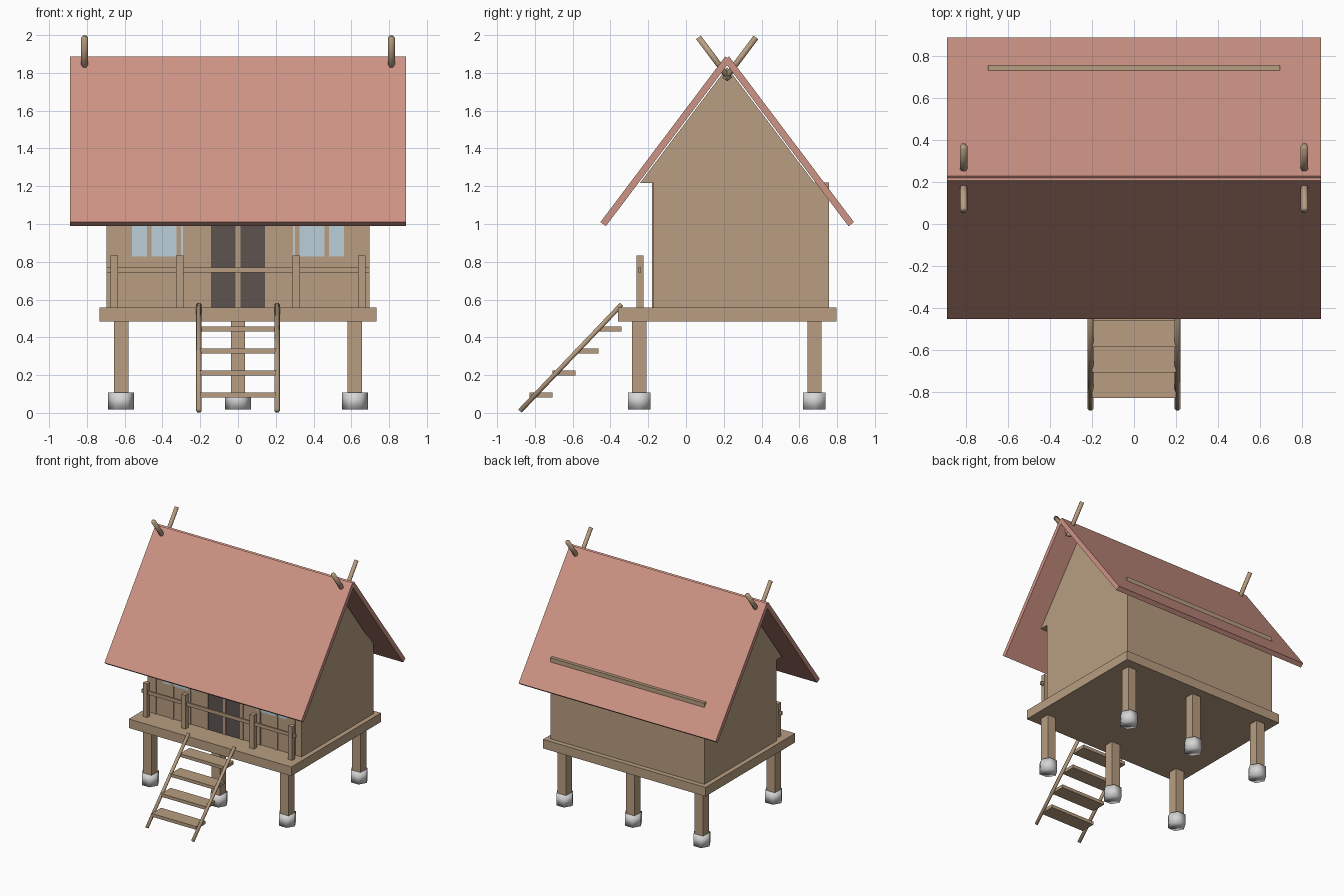
import bpy, bmesh, math
from mathutils import Vector, Matrix

if "Cube" in bpy.data.objects:
    bpy.data.objects.remove(bpy.data.objects["Cube"])


def material(name, srgb):
    m = bpy.data.materials.new(name)
    lin = [((c / 255 + 0.055) / 1.055) ** 2.4 for c in srgb]
    m.diffuse_color = (*lin, 1)
    m.use_nodes = True
    m.node_tree.nodes["Principled BSDF"].inputs["Base Color"].default_value = m.diffuse_color
    return m


WOOD = material("tan wood", (184, 158, 129))
ROOF = material("terracotta roof", (206, 147, 133))
GLASS = material("pale blue glass", (186, 207, 216))
DARK = material("dark door", (92, 83, 80))
STONE = material("pale stone", (214, 214, 214))


def finish(name, bm, mat, smooth=False):
    bmesh.ops.recalc_face_normals(bm, faces=bm.faces)
    for f in bm.faces:
        f.smooth = smooth
    me = bpy.data.meshes.new(name)
    bm.to_mesh(me)
    bm.free()
    me.materials.append(mat)
    ob = bpy.data.objects.new(name, me)
    bpy.context.collection.objects.link(ob)
    return ob


def box(name, x, y, z, mat):
    """Box from (min, max) ranges on each axis."""
    bm = bmesh.new()
    size = [r[1] - r[0] for r in (x, y, z)]
    mid = [(r[1] + r[0]) / 2 for r in (x, y, z)]
    bmesh.ops.create_cube(bm, size=1, matrix=Matrix.Translation(mid) @ Matrix.Diagonal((*size, 1)))
    return finish(name, bm, mat)


def pole(name, a, b, r, mat):
    """Smooth six-sided rod between two points."""
    a, b = Vector(a), Vector(b)
    d = b - a
    bm = bmesh.new()
    rot = d.to_track_quat('Z', 'Y').to_matrix().to_4x4()
    bmesh.ops.create_cone(bm, cap_ends=True, segments=6, radius1=r, radius2=r, depth=d.length,
                          matrix=Matrix.Translation((a + b) / 2) @ rot @ Matrix.Rotation(math.pi / 2, 4, 'Z'))
    return finish(name, bm, mat, True)


def extrude_x(name, profile, half, mat):
    """Extrude a (y, z) profile from -half to +half along x."""
    bm = bmesh.new()
    f = bm.faces.new([bm.verts.new((-half, y, z)) for y, z in profile])
    g = bmesh.ops.extrude_face_region(bm, geom=[f])
    bmesh.ops.translate(bm, vec=(2 * half, 0, 0),
                        verts=[v for v in g["geom"] if isinstance(v, bmesh.types.BMVert)])
    return finish(name, bm, mat)


RIDGE = 0.218   # y of the ridge line
HALF = 0.696    # half width of the house

# Stilts on stone feet, and the deck
for y in (-0.247, 0.68):
    for x in (-0.619, 0, 0.619):
        box("stilt", (x - 0.038, x + 0.038), (y - 0.038, y + 0.038), (0.06, 0.50), WOOD)
        pole("stone_foot", (x, y, 0.019), (x, y, 0.109), 0.069, STONE)
box("deck", (-0.734, 0.734), (-0.36, 0.796), (0.484, 0.558), WOOD)

# House body and gable
box("house_walls", (-HALF, HALF), (-0.172, 0.757), (0.55, 1.22), WOOD)
extrude_x("gable", [(-0.243, 1.218), (2 * RIDGE + 0.243, 1.218), (RIDGE, 1.829)], HALF, WOOD)

# Doors, windows and battens on the front wall
box("double_door", (-0.143, 0.143), (-0.175, -0.170), (0.558, 1.06), DARK)
for s in (-1, 1):
    box("window", sorted((s * 0.29, s * 0.56)), (-0.175, -0.170), (0.827, 1.06), GLASS)
for i in range(-4, 5):
    x = i * 0.157
    box("wall_batten", (x - 0.012, x + 0.012), (-0.179, -0.170), (0.558, 1.22), WOOD)

# Two roof slabs crossing at the ridge
ang, length, thick = math.radians(53), 1.098, 0.036
along = Vector((math.cos(ang), math.sin(ang)))
inward = Vector((math.sin(ang), -math.cos(ang))) * thick
eave = Vector((-0.453, 1.010))
slab = [eave, eave + along * length, eave + along * length + inward, eave + inward]
extrude_x("front_roof", [tuple(p) for p in slab], 0.89, ROOF)
extrude_x("back_roof", [(2 * RIDGE - p.x, p.y) for p in slab], 0.89, ROOF)

# Crossed finials at both ends of the ridge
for x in (-0.812, 0.812):
    for s in (-1, 1):
        pole("ridge_finial", (x, RIDGE - s * 0.014, 1.766), (x, RIDGE + s * 0.152, 1.988), 0.018, WOOD)

# Porch railing
for x in (-0.655, -0.308, 0.308, 0.655):
    box("railing_post", (x - 0.019, x + 0.019), (-0.263, -0.225), (0.55, 0.833), WOOD)
box("railing_bar", (-HALF, HALF), (-0.251, -0.237), (0.742, 0.770), WOOD)

# Ladder
for x in (-0.207, 0.207):
    pole("ladder_rail", (x, -0.879, 0.010), (x, -0.341, 0.574), 0.0145, WOOD)
for i in range(4):
    y, z = -0.829 + 0.122 * i, 0.082 + 0.1163 * i
    box("ladder_tread", (-0.2, 0.2), (y, y + 0.122), (z, z + 0.026), WOOD)
